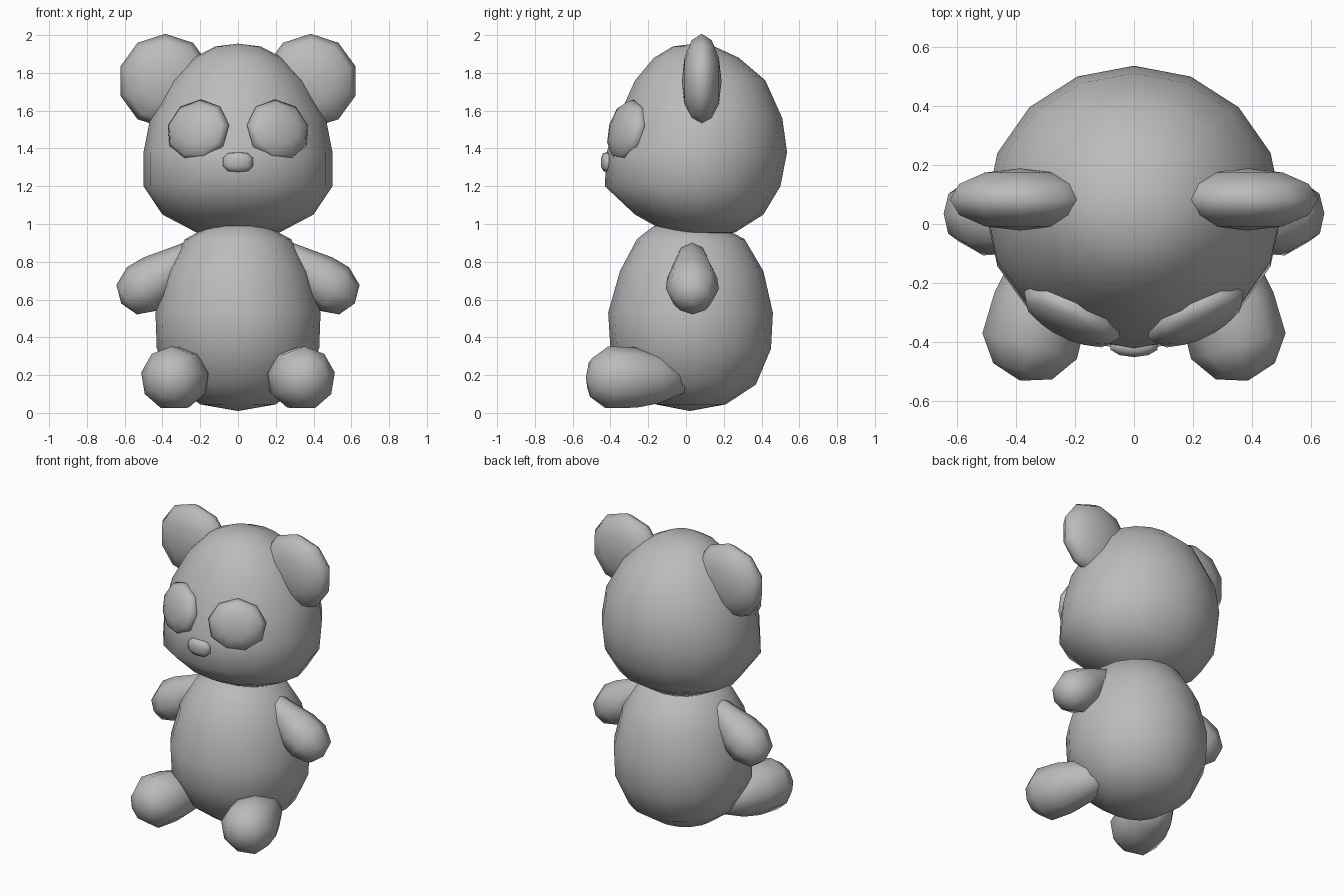
import bpy, bmesh, math
from mathutils import Matrix, Vector

cube = bpy.data.objects.get("Cube")
if cube:
    bpy.data.objects.remove(cube, do_unlink=True)

grey = bpy.data.materials.new("plain grey")
grey.use_nodes = True
colour = (0.5, 0.5, 0.5, 1)
grey.diffuse_color = colour
grey.node_tree.nodes["Principled BSDF"].inputs["Base Color"].default_value = colour


def finish(name, bm):
    bmesh.ops.recalc_face_normals(bm, faces=bm.faces)
    for face in bm.faces:
        face.smooth = True
    mesh = bpy.data.meshes.new(name)
    bm.to_mesh(mesh)
    bm.free()
    mesh.materials.append(grey)
    obj = bpy.data.objects.new(name, mesh)
    bpy.context.collection.objects.link(obj)


def loft(name, rings, segs, matrix=Matrix()):
    """Skin elliptical rings (height, half width, y min, y max); width 0 is a pole."""
    bm = bmesh.new()
    loops = []
    for z, rx, y0, y1 in rings:
        count = segs if rx else 1
        loops.append([bm.verts.new(matrix @ Vector((
            rx * math.sin(math.tau * i / segs),
            (y0 + y1) / 2 + (y1 - y0) / 2 * math.cos(math.tau * i / segs), z)))
            for i in range(count)])
    for a, b in zip(loops, loops[1:]):
        for i in range(segs):
            j = (i + 1) % segs
            quad = [a[i % len(a)], a[j % len(a)], b[j % len(b)], b[i % len(b)]]
            bm.faces.new(list(dict.fromkeys(quad)))
    finish(name, bm)


def limb(name, start, end, profile, segs):
    """Tapered limb; profile lists (fraction along the axis, radius)."""
    start, end = Vector(start), Vector(end)
    axis = end - start
    matrix = Matrix.Translation(start) @ axis.to_track_quat('Z', 'Y').to_matrix().to_4x4()
    loft(name, [(t * axis.length, r, -r, r) for t, r in profile], segs, matrix)


def ellipsoid(name, centre, normal, radii, segs, rings):
    """Sphere squashed along its facing direction."""
    turn = Vector(normal).to_track_quat('Z', 'Y').to_matrix().to_4x4()
    bm = bmesh.new()
    bmesh.ops.create_uvsphere(bm, u_segments=segs, v_segments=rings, radius=1,
                              matrix=Matrix.Translation(centre) @ turn @ Matrix.Diagonal((*radii, 1)))
    finish(name, bm)


# Head: flatter towards the face, fuller at the back
loft("head", [(0.94, 0, 0.08, 0.12), (0.955, 0.22, -0.1, 0.26), (1.05, 0.4, -0.27, 0.41),
              (1.2, 0.5, -0.43, 0.5), (1.38, 0.5, -0.42, 0.535), (1.56, 0.465, -0.36, 0.51),
              (1.76, 0.355, -0.27, 0.42), (1.88, 0.235, -0.17, 0.28),
              (1.94, 0.12, -0.07, 0.15), (1.955, 0, 0.03, 0.05)], 16)

# Body: egg shape, wider below
loft("body", [(0.01, 0, 0.02, 0.02), (0.045, 0.2, -0.16, 0.21), (0.15, 0.34, -0.3, 0.37),
              (0.34, 0.43, -0.4, 0.45), (0.53, 0.437, -0.412, 0.46), (0.75, 0.38, -0.35, 0.41),
              (0.92, 0.28, -0.26, 0.31), (0.99, 0.15, -0.17, 0.18), (1.0, 0, 0, 0)], 16)

# Nose: small rounded bar
loft("nose", [(1.275, 0, -0.42, -0.42), (1.28, 0.055, -0.438, -0.395), (1.305, 0.083, -0.45, -0.38),
              (1.35, 0.083, -0.45, -0.38), (1.375, 0.055, -0.438, -0.395), (1.38, 0, -0.42, -0.42)], 10)

for side, s in (("left", 1), ("right", -1)):
    ellipsoid(side + "_ear", (s * 0.385, 0.083, 1.757), (0, -1, 0), (0.25, 0.25, 0.105), 10, 6)
    ellipsoid(side + "_eye", (s * 0.212, -0.312, 1.495), (s * 0.42, -0.86, 0.22),
              (0.183, 0.168, 0.07), 9, 6)
    limb(side + "_arm", (s * 0.2, 0.03, 0.87), (s * 0.61, 0.035, 0.585),
         [(0, 0), (0.06, 0.07), (0.3, 0.1), (0.55, 0.133), (0.75, 0.14), (0.95, 0.095), (1.02, 0)], 8)
    limb(side + "_leg", (s * 0.24, 0.0, 0.18), (s * 0.385, -0.53, 0.185),
         [(0, 0), (0.03, 0.08), (0.3, 0.14), (0.52, 0.165), (0.78, 0.168), (0.94, 0.105), (1, 0)], 9)
